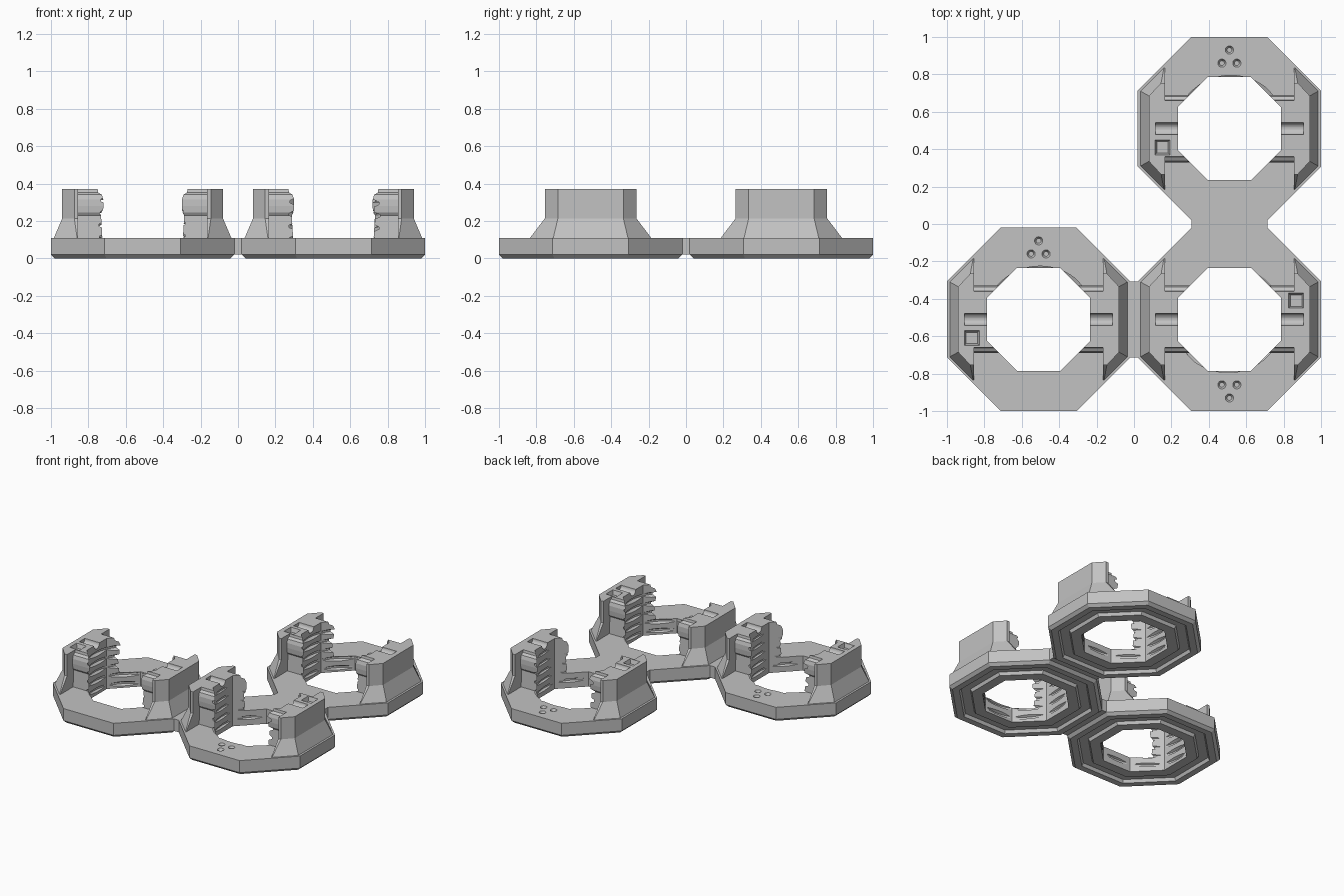
import bpy, bmesh, math
from mathutils import Matrix

cube = bpy.data.objects.get("Cube")
if cube:
    bpy.data.objects.remove(cube, do_unlink=True)

grey = bpy.data.materials.new("mid grey")
grey.use_nodes = True
grey.diffuse_color = (0.54, 0.54, 0.54, 1)
grey.node_tree.nodes["Principled BSDF"].inputs["Base Color"].default_value = grey.diffuse_color

CENTRE = 0.51     # ring centre offset from the origin
TOP = 0.37        # top of the posts
DECK = 0.108      # top of the ring
HOLE = 0.276      # apothem of the opening


def make_object(name, bm):
    bmesh.ops.remove_doubles(bm, verts=bm.verts, dist=1e-5)
    bmesh.ops.recalc_face_normals(bm, faces=bm.faces)
    mesh = bpy.data.meshes.new(name)
    bm.to_mesh(mesh)
    bm.free()
    mesh.materials.append(grey)
    obj = bpy.data.objects.new(name, mesh)
    bpy.context.scene.collection.objects.link(obj)
    return obj


def loft(name, loops, closed=False):
    """Skin a list of equal-length point loops; cap the ends unless closed."""
    bm = bmesh.new()
    rows = [[bm.verts.new(p) for p in loop] for loop in loops]
    pairs = list(zip(rows, rows[1:])) + ([(rows[-1], rows[0])] if closed else [])
    for a, b in pairs:
        for i in range(len(a)):
            j = (i + 1) % len(a)
            bm.faces.new((a[i], a[j], b[j], b[i]))
    if not closed:
        bm.faces.new(rows[0])
        bm.faces.new(rows[-1])
    return make_object(name, bm)


def polygon(sides, apothem, z):
    step = 2 * math.pi / sides
    r = apothem / math.cos(step / 2)
    return [(r * math.cos((k + 0.5) * step), r * math.sin((k + 0.5) * step), z) for k in range(sides)]


def rectangle(x, y, half, z):
    return [(x + sx * half, y + sy * half, z) for sx, sy in ((-1, -1), (1, -1), (1, 1), (-1, 1))]


def cones(name, radius1, radius2, depth, matrices):
    bm = bmesh.new()
    for m in matrices:
        bmesh.ops.create_cone(bm, cap_ends=True, segments=24, radius1=radius1,
                              radius2=radius2, depth=depth, matrix=m)
    return make_object(name, bm)


def carve(obj, cutters):
    """Cut the helpers out of the object and bake the result."""
    for c in cutters:
        mod = obj.modifiers.new("cut", 'BOOLEAN')
        mod.operation = 'DIFFERENCE'
        mod.solver = 'EXACT'
        mod.object = c
    graph = bpy.context.evaluated_depsgraph_get()
    mesh = bpy.data.meshes.new_from_object(obj.evaluated_get(graph))
    obj.modifiers.clear()
    obj.data = mesh


# Cutters: central opening, tilted thread, wire channel, pocket, dots
opening = loft("opening_cutter", [polygon(8, HOLE, -0.1), polygon(8, HOLE, 0.5)])
thread_rows = []
for k in range(5):
    z = 0.042 + 0.066 * k
    thread_rows += [(0.27, z - 0.018), (0.291, z - 0.006), (0.291, z + 0.006), (0.27, z + 0.018)]
thread = loft("thread_cutter", [polygon(64, r, z) for r, z in thread_rows])
thread.data.transform(Matrix.Rotation(0.05, 4, (-0.9, -0.4, 0)))
channel = cones("channel_cutter", 0.032, 0.032, 0.79,
                [Matrix.Translation((0, 0, TOP)) @ Matrix.Rotation(math.pi / 2, 4, 'Y')])
pocket = loft("pocket_cutter", [rectangle(-0.357, -0.10, 0.030, TOP - 0.03),
                                rectangle(-0.357, -0.10, 0.040, TOP),
                                rectangle(-0.357, -0.10, 0.040, TOP + 0.05)])
dots = cones("dot_cutter", 0.013, 0.031, 0.03,
             [Matrix.Translation((x, y, DECK)) for x, y in ((0, 0.42), (-0.04, 0.35), (0.04, 0.35))])
cutters = [opening, thread, channel, pocket, dots]

# Octagonal ring with chamfered foot and a channel in the underside
section = [(HOLE, DECK), (0.49, DECK), (0.49, 0.02), (0.47, 0), (0.425, 0), (0.415, 0.022),
           (0.355, 0.022), (0.345, 0), (HOLE, 0)]
ring = loft("ring", [polygon(8, a, z) for a, z in section], closed=True)
carve(ring, [thread, dots])


# Flared outer part of a post; side is -1 or 1
def post_shell(side):
    foot = [(0.475, 0.2), (0.35, 0.325), (0.345, 0.325)]
    upper = [(0.43, 0.175), (0.365, 0.245), (0.345, 0.245)]
    loops = []
    for half, z in ((foot, DECK), (upper, 0.213), (upper, TOP)):
        loops.append([(side * x, y, z) for x, y in half] +
                     [(side * x, -y, z) for x, y in reversed(half)])
    obj = loft("post_shell", loops)
    carve(obj, [channel, pocket])
    return obj


# Inner gripping part of a post with bulged flanks
def post_grip(side):
    flank = [(0.175, DECK), (0.168, 0.23), (0.178, 0.245), (0.181, 0.28), (0.18, 0.315),
             (0.172, 0.34), (0.153, 0.352), (0.15, TOP)]
    outline = flank + [(-y, z) for y, z in reversed(flank)]
    obj = loft("post_grip", [[(side * x, y, z) for y, z in outline] for x in (0.345, 0.15)])
    carve(obj, [opening, thread, channel, pocket])
    return obj


parts = [ring] + [make(s) for s in (-1, 1) for make in (post_shell, post_grip)]
for c in cutters:
    bpy.data.objects.remove(c, do_unlink=True)

# Three copies of the unit; the front left one is turned around
places = [("right", -1, -1, 0), ("front_left", 1, -1, math.pi), ("back_left", 1, 1, 0)]
for part in parts:
    base = part.name.split(".")[0]
    for place, sx, sy, turn in places:
        copy = bpy.data.objects.new(place + "_" + base, part.data)
        copy.location = (sx * CENTRE, sy * CENTRE, 0)
        copy.rotation_euler.z = turn
        bpy.context.scene.collection.objects.link(copy)
for part in parts:
    bpy.data.objects.remove(part, do_unlink=True)

# Bridges between neighbouring rings
for name, along_x in (("side_bridge", True), ("back_bridge", False)):
    loops = []
    for z in (0.02, DECK):
        corners = [(a * 0.02, -CENTRE + b * 0.203) for a, b in ((-1, -1), (1, -1), (1, 1), (-1, 1))]
        loops.append([(x, y, z) if along_x else (-y, x, z) for x, y in corners])
    loft(name, loops)
